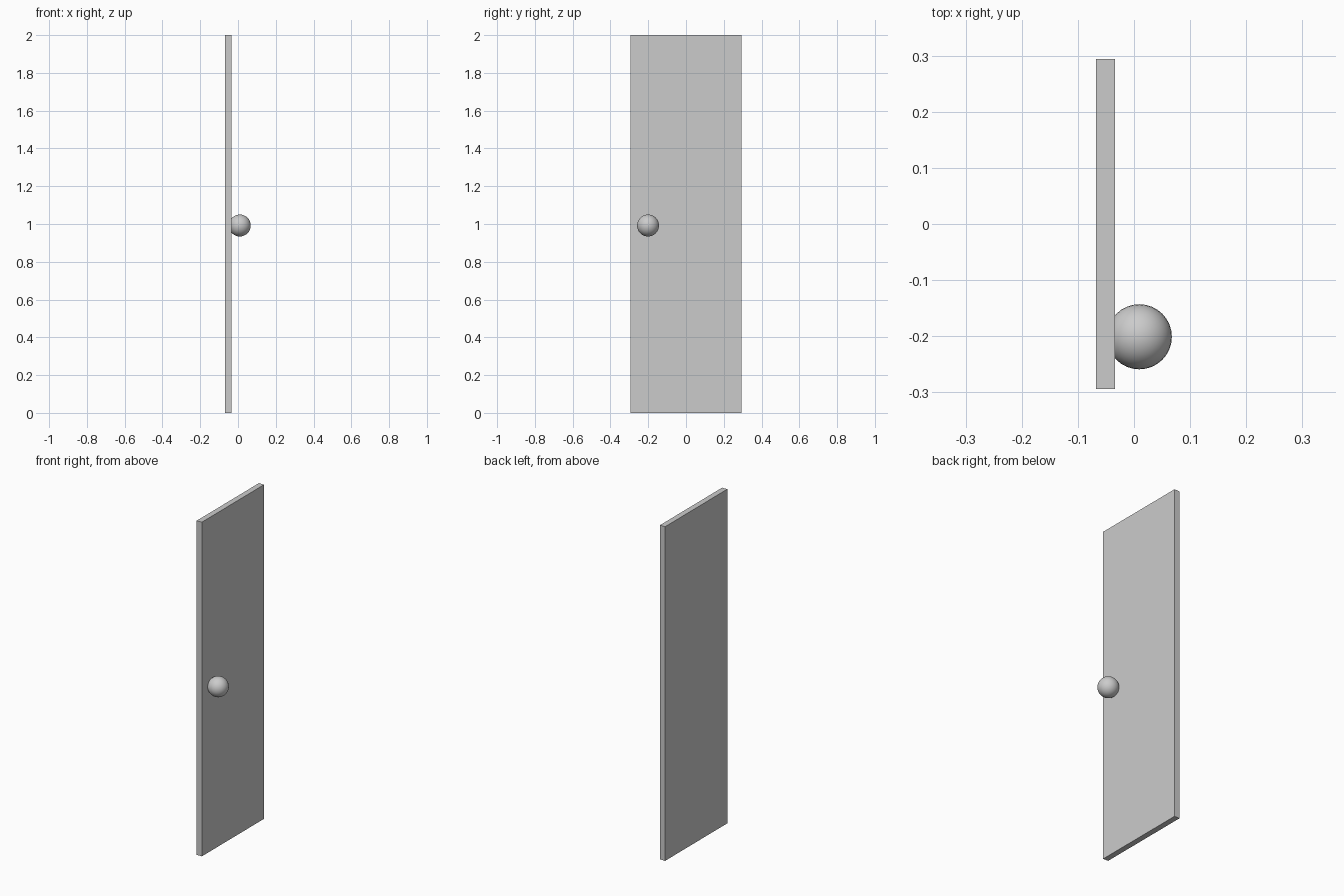
import bpy

if "Cube" in bpy.data.objects:
    bpy.data.objects.remove(bpy.data.objects["Cube"])

# Door panel: thin upright slab
bpy.ops.mesh.primitive_cube_add(size=1, location=(-0.0505, 0, 1))
panel = bpy.context.object
panel.name = "door_panel"
panel.scale = (0.034, 0.588, 2.0)
bpy.ops.object.transform_apply(location=False, rotation=False, scale=True)

# Round knob, partly sunk into the +x face
bpy.ops.mesh.primitive_uv_sphere_add(segments=32, ring_count=16, radius=0.058,
                                     location=(0.0095, -0.201, 0.992))
knob = bpy.context.object
knob.name = "door_knob"
bpy.ops.object.shade_smooth()
